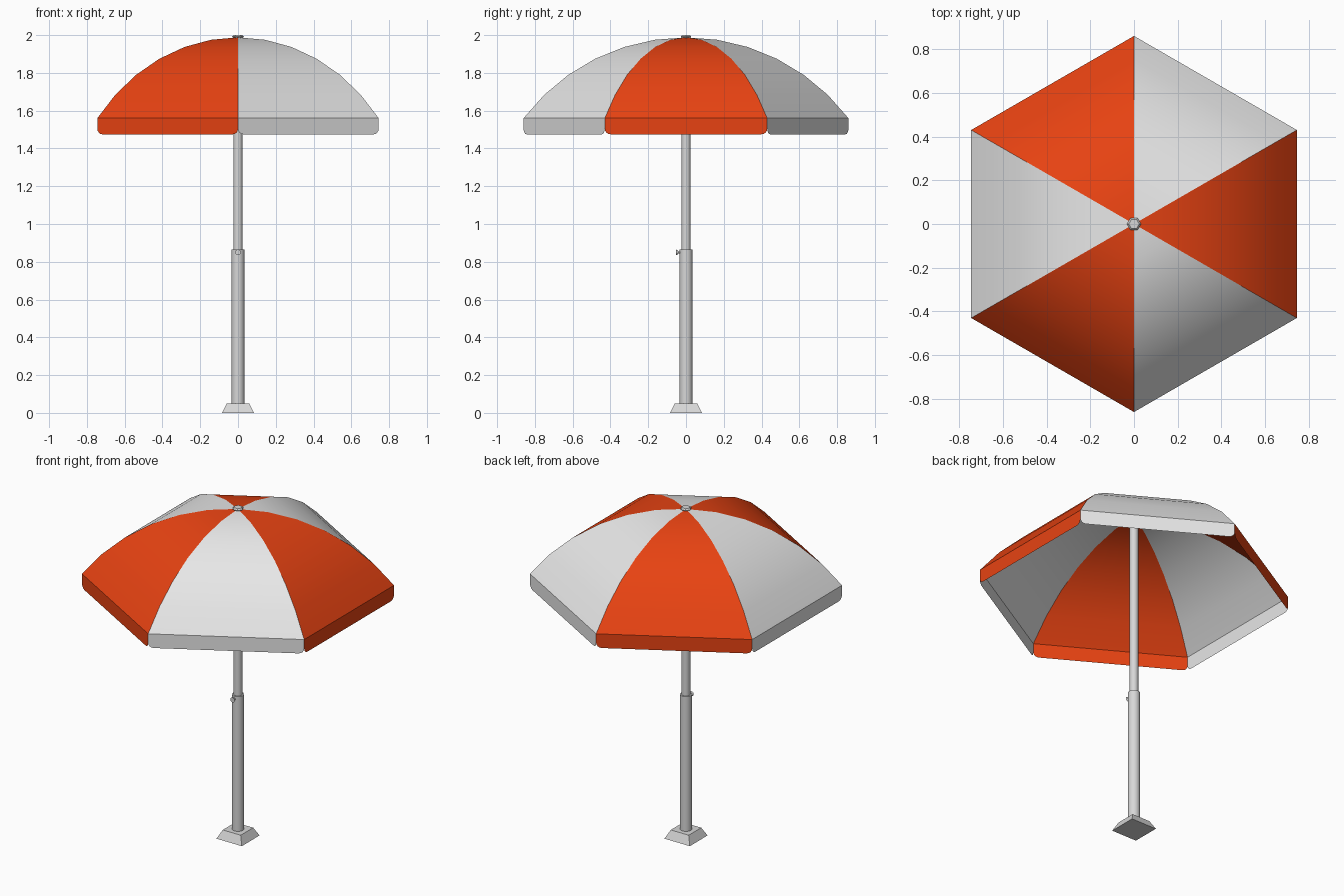
import bpy, bmesh, math
from mathutils import Vector, Matrix

cube = bpy.data.objects.get("Cube")
if cube:
    bpy.data.objects.remove(cube, do_unlink=True)


def material(name, rgb):
    m = bpy.data.materials.new(name)
    m.use_nodes = True
    m.diffuse_color = (*rgb, 1)
    bsdf = next(n for n in m.node_tree.nodes if n.type == 'BSDF_PRINCIPLED')
    bsdf.inputs["Base Color"].default_value = (*rgb, 1)
    return m


ORANGE = material("orange fabric", (0.8, 0.055, 0.006))
WHITE = material("white fabric", (0.8, 0.8, 0.8))
METAL = material("pale grey metal", (0.68, 0.68, 0.68))


def finish(name, bm, mat, smooth=True):
    mesh = bpy.data.meshes.new(name)
    bm.to_mesh(mesh)
    bm.free()
    mesh.materials.append(mat)
    ob = bpy.data.objects.new(name, mesh)
    bpy.context.collection.objects.link(ob)
    if smooth:
        bpy.ops.object.select_all(action='DESELECT')
        ob.select_set(True)
        bpy.context.view_layer.objects.active = ob
        bpy.ops.object.shade_smooth_by_angle(angle=math.radians(30))
    return ob


def frustum(name, r1, r2, z1, z2, sides, turn=0.0, smooth=True):
    bm = bmesh.new()
    bmesh.ops.create_cone(bm, cap_ends=True, segments=sides,
                          radius1=r1, radius2=r2, depth=z2 - z1)
    bmesh.ops.transform(bm, verts=bm.verts, matrix=Matrix.Translation(
        (0, 0, (z1 + z2) / 2)) @ Matrix.Rotation(turn, 4, 'Z'))
    return finish(name, bm, METAL, smooth)


# Canopy: six arched panels, each with a rounded hanging flap
RADIUS, RIM_Z, TOP_Z, FLAP_Z = 0.86, 1.56, 1.988, 1.475
SAG = TOP_Z - RIM_Z
ARC_R = (RADIUS ** 2 + SAG ** 2) / (2 * SAG)
SPAN = math.asin(RADIUS / ARC_R)
STEPS = 6
CORNER = 0.03


def panel(index):
    mid = math.radians(60 * index)
    left, right = [Vector((math.cos(mid + s), math.sin(mid + s), 0))
                   for s in (math.pi / 6, -math.pi / 6)]
    bm = bmesh.new()
    apex = bm.verts.new((0, 0, TOP_Z))
    prev = None
    for i in range(1, STEPS + 1):
        a = SPAN * i / STEPS
        r, z = ARC_R * math.sin(a), TOP_Z - ARC_R * (1 - math.cos(a))
        row = [bm.verts.new(d * r + Vector((0, 0, z))) for d in (left, right)]
        if prev:
            bm.faces.new((prev[0], row[0], row[1], prev[1]))
        else:
            bm.faces.new((apex, row[0], row[1]))
        prev = row
    # Flap outline, rounded at both lower corners
    along = (right - left).normalized()
    outline = [prev[1], prev[0]]
    for start, side in ((left, 1), (right, -1)):
        curve = []
        for k in range(5):
            t = math.pi / 2 * k / 4
            p = start * RADIUS + along * side * CORNER * (1 - math.cos(t))
            p.z = FLAP_Z + CORNER * (1 - math.sin(t))
            curve.append(bm.verts.new(p))
        outline += curve if side == 1 else curve[::-1]
    bm.faces.new(outline)
    bm.normal_update()
    for f in bm.faces:
        c = f.calc_center_median() - Vector((0, 0, 1))
        if f.normal.dot(c) < 0:
            f.normal_flip()
    finish(f"canopy_panel_{index + 1}", bm, WHITE if index % 2 else ORANGE)


for n in range(6):
    panel(n)

# Pole, foot and top cap
frustum("foot", 0.085 * math.sqrt(2), 0.06 * math.sqrt(2), 0, 0.05, 4,
        math.pi / 4, False)
frustum("lower_pole", 0.034, 0.034, 0.05, 0.866, 16)
frustum("upper_pole", 0.024, 0.024, 0.866, 1.98, 16)
frustum("cap_neck", 0.018, 0.032, 1.978, 1.992, 6, math.pi / 6, False)
frustum("cap_top", 0.032, 0.024, 1.992, 2.0, 6, math.pi / 6, False)

# Locking screw on the front of the lower pole
for name, r1, r2, y1, y2 in (("screw_shaft", 0.007, 0.007, -0.03, -0.043),
                             ("screw_head", 0.01, 0.015, -0.042, -0.052)):
    ob = frustum(name, r1, r2, 0, y1 - y2, 12)
    ob.data.transform(Matrix.Translation((0, y1, 0.85))
                      @ Matrix.Rotation(math.pi / 2, 4, 'X'))
